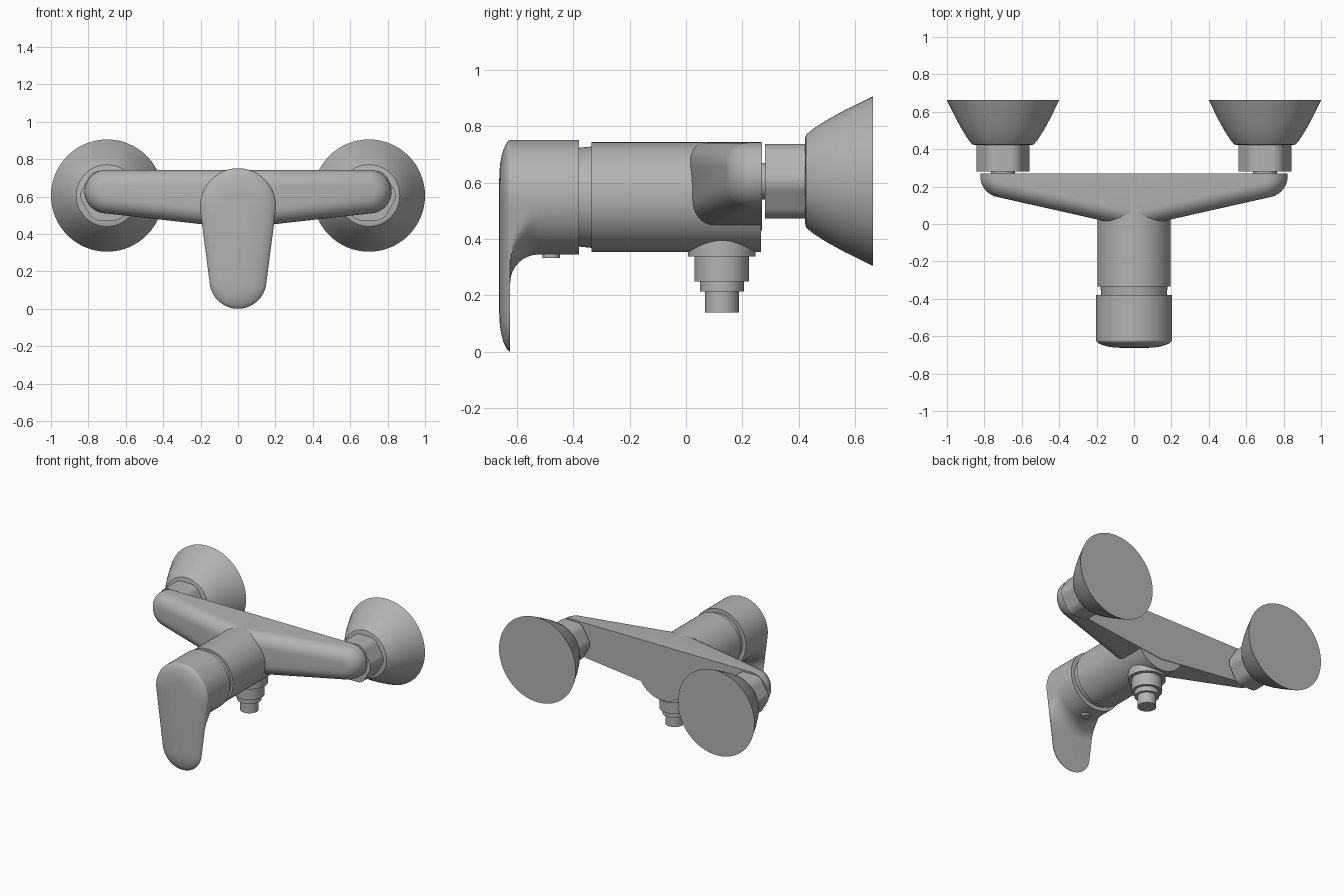
import bpy, bmesh
from math import sin, cos, tan, pi, radians, asin, hypot

if "Cube" in bpy.data.objects:
    bpy.data.objects.remove(bpy.data.objects["Cube"])

grey = bpy.data.materials.new("dark_grey_metal")
grey.diffuse_color = (0.45, 0.45, 0.45, 1)
grey.use_nodes = True
grey.node_tree.nodes["Principled BSDF"].inputs["Base Color"].default_value = grey.diffuse_color


def loft(name, rings, open_at_x0=False):
    """Skin equal-length closed rings, cap both ends, shade smooth by angle."""
    bm = bmesh.new()
    rows = [[bm.verts.new(p) for p in ring] for ring in rings]
    n = len(rows[0])
    for a, b in zip(rows, rows[1:]):
        for i in range(n):
            j = (i + 1) % n
            bm.faces.new((a[i], a[j], b[j], b[i]))
    bm.faces.new(rows[0])
    bm.faces.new(rows[-1])
    bmesh.ops.remove_doubles(bm, verts=bm.verts, dist=1e-5)
    bmesh.ops.recalc_face_normals(bm, faces=bm.faces)
    if open_at_x0:
        inner = [f for f in bm.faces if all(abs(v.co.x) < 1e-5 for v in f.verts)]
        bmesh.ops.delete(bm, geom=inner, context='FACES')
    mesh = bpy.data.meshes.new(name)
    bm.to_mesh(mesh)
    bm.free()
    mesh.materials.append(grey)
    ob = bpy.data.objects.new(name, mesh)
    bpy.context.collection.objects.link(ob)
    bpy.ops.object.select_all(action='DESELECT')
    ob.select_set(True)
    bpy.context.view_layer.objects.active = ob
    bpy.ops.object.shade_smooth_by_angle(angle=radians(32))
    return ob


def lathe(name, centre, profile, axis='Y', seg=48):
    """Revolve (position, radius) pairs about an axis; centre holds the other two coordinates."""
    u, v = centre
    rings = []
    for h, r in profile:
        ring = []
        for k in range(seg):
            p, q = u + r * cos(2 * pi * k / seg), v + r * sin(2 * pi * k / seg)
            ring.append((p, h, q) if axis == 'Y' else (p, q, h))
        rings.append(ring)
    return loft(name, rings)


# Wall flanges, necks and chamfered hex nuts
for side, s in (("left", -1), ("right", 1)):
    c = (0.7 * s, 0.605)
    lathe("flange_" + side, c, [(0.422, 0.15), (0.426, 0.165), (0.45, 0.185), (0.5, 0.217),
                                (0.56, 0.25), (0.662, 0.3)], seg=64)
    lathe("neck_" + side, c, [(0.26, 0.065), (0.30, 0.065)], seg=32)
    nut = []
    for y in (0.28, 0.43):
        ring = []
        for k in range(72):
            t = 2 * pi * k / 72
            off = (t + pi / 2 + pi / 6) % (pi / 3) - pi / 6
            r = min(0.142, 0.132 / cos(off))
            ring.append((c[0] + r * cos(t), y, c[1] + r * sin(t)))
        nut.append(ring)
    loft("nut_" + side, nut)

# Cross bar: tapered half with rounded front edge, mirrored
CX, CZ, R, EDGE = 0.705, 0.626, 0.116, 0.085
slope = radians(6.4)


def bar_outline(d):
    r = R - d
    arc = [pi / 2 - (pi - slope) * k / 24 for k in range(25)]
    pts = [(CX + r * cos(a), CZ + r * sin(a)) for a in arc]
    bx, bz = pts[-1]
    return [(0, CZ + r)] + pts + [(0, bz - bx * tan(slope))]


rings = [[(x, 0.27, z) for x, z in bar_outline(0)]]
for k in range(9):
    t = pi / 2 * k / 8
    rings.append([(x, -0.02 + 0.225 * x + EDGE * (1 - sin(t)), z)
                  for x, z in bar_outline(EDGE * (1 - cos(t)))])
bar = loft("cross_bar", rings, open_at_x0=True)
bar.modifiers.new("mirror", 'MIRROR')

# Central valve body and the recessed collar behind the handle
lathe("valve_body", (0, 0.548), [(0.266, 0.195), (-0.335, 0.195)], seg=64)
lathe("collar", (0, 0.548), [(-0.32, 0.181), (-0.39, 0.174)], seg=64)

# Handle: round hub blending through a fillet into a flat hanging lever
HZ, R1, LZ, R2 = 0.548, 0.203, 0.152, 0.152
lean = asin((R1 - R2) / (HZ - LZ))


def lever_outline(d):
    a, b = R1 - d, R2 - d
    top = [-lean + (pi + 2 * lean) * k / 36 for k in range(37)]
    low = [pi + lean + (pi - 2 * lean) * k / 24 for k in range(25)]
    p = [(a * cos(t), HZ + a * sin(t)) for t in top]
    q = [(b * cos(t), LZ + b * sin(t)) for t in low]

    def between(m, n):
        return [(m[0] + (n[0] - m[0]) * k / 20, m[1] + (n[1] - m[1]) * k / 20)
                for k in range(1, 20)]
    return p + between(p[-1], q[0]) + q + between(q[-1], p[0])


def limited(y, limit):
    ring = []
    for x, z in lever_outline(0):
        f = min(1, limit / hypot(x, z - HZ))
        ring.append((x * f, y, HZ + (z - HZ) * f))
    return ring


rings = [limited(-0.38, R1)]
for k in range(9):
    t = pi / 2 * k / 8
    rings.append(limited(-0.523 - 0.1 * sin(t), R1 + 0.1 * (1 - cos(t))))
for k in range(10):
    t = pi / 2 * k / 9
    rings.append([(x, -0.623 - 0.039 * sin(t) ** 1.2, z)
                  for x, z in lever_outline(0.135 * (1 - cos(t)))])
loft("lever_handle", rings)

# Grub screw cover under the handle
lathe("screw_cover", (0, -0.477), [(0.332, 0.031), (0.37, 0.031)], 'Z', 24)

# Stepped hose outlet under the body
lathe("outlet", (0, 0.127), [(0.45, 0.12), (0.337, 0.12), (0.337, 0.097), (0.25, 0.097),
                             (0.25, 0.078), (0.214, 0.078), (0.214, 0.06), (0.14, 0.06)], 'Z')
